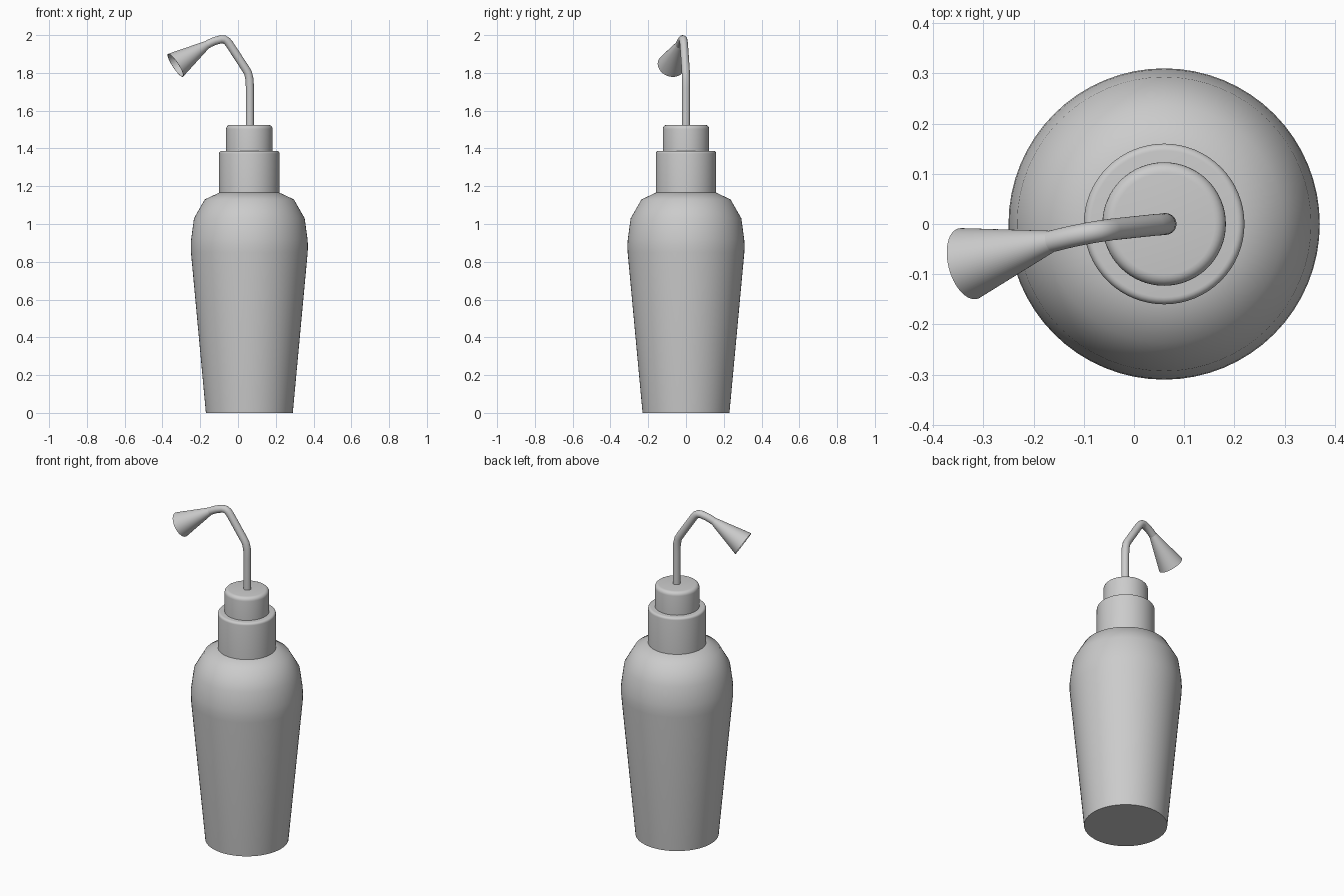
import bpy, bmesh, math
from mathutils import Vector

if "Cube" in bpy.data.objects:
    bpy.data.objects.remove(bpy.data.objects["Cube"])

grey = bpy.data.materials.new("plain_grey")
grey.diffuse_color = (0.6, 0.6, 0.6, 1)
grey.use_nodes = True
grey.node_tree.nodes["Principled BSDF"].inputs["Base Color"].default_value = grey.diffuse_color


def finish(name, bm, angle=40):
    bmesh.ops.recalc_face_normals(bm, faces=bm.faces)
    me = bpy.data.meshes.new(name)
    bm.to_mesh(me)
    bm.free()
    me.materials.append(grey)
    ob = bpy.data.objects.new(name, me)
    bpy.context.collection.objects.link(ob)
    bpy.ops.object.select_all(action='DESELECT')
    ob.select_set(True)
    bpy.context.view_layer.objects.active = ob
    bpy.ops.object.shade_smooth_by_angle(angle=math.radians(angle))
    return ob


def skin(name, rings, cap_start=True, cap_end=True, angle=40):
    """Surface through rings of (centre, axis direction, radius)."""
    n = 64
    bm = bmesh.new()
    loops = []
    for centre, axis, r in rings:
        axis = Vector(axis).normalized()
        u = Vector((0, 1, 0))
        u = (u - axis * u.dot(axis)).normalized()
        v = axis.cross(u)
        loops.append([bm.verts.new(Vector(centre) + r * (math.cos(a) * u + math.sin(a) * v))
                      for a in (2 * math.pi * i / n for i in range(n))])
    for a, b in zip(loops, loops[1:]):
        for i in range(n):
            j = (i + 1) % n
            bm.faces.new((a[i], a[j], b[j], b[i]))
    if cap_start:
        bm.faces.new(loops[0])
    if cap_end:
        bm.faces.new(loops[-1])
    return finish(name, bm, angle)


def lathe(name, profile):
    return skin(name, [((0.06, 0, z), (0, 0, 1), r) for r, z in profile])


def rounded(r, z0, z1, b):
    """Cylinder profile with a rounded top edge."""
    arc = [(r - b + b * math.cos(t), z1 - b + b * math.sin(t))
           for t in (math.pi / 2 * i / 5 for i in range(6))]
    return [(r, z0)] + arc


# Bottle body, collar and cap
lathe("bottle_body", [(0.23, 0), (0.309, 0.85), (0.31, 0.89), (0.308, 0.92),
                      (0.293, 1.03), (0.236, 1.13), (0.155, 1.168)])
lathe("collar", rounded(0.16, 1.16, 1.387, 0.014))
lathe("cap", rounded(0.123, 1.38, 1.525, 0.022))

# Bent straw
path = [Vector(p) for p in [
    (0.063, 0, 1.5), (0.063, 0, 1.72), (0.061, 0, 1.765), (0.053, -0.001, 1.80),
    (0.04, -0.002, 1.822), (-0.045, -0.011, 1.952), (-0.058, -0.013, 1.968),
    (-0.072, -0.015, 1.977), (-0.09, -0.018, 1.978), (-0.125, -0.025, 1.968),
    (-0.15, -0.031, 1.957), (-0.175, -0.037, 1.943)]]
rings = []
for i, p in enumerate(path):
    d = (path[min(i + 1, len(path) - 1)] - p).normalized() + (p - path[max(i - 1, 0)]).normalized()
    rings.append((p, d, 0.0215))
skin("straw", rings)

# Flared open nozzle with a thin wall
start, end = Vector((-0.165, -0.0345, 1.949)), Vector((-0.331, -0.079, 1.840))
axis = end - start
skin("nozzle", [(start, axis, 0.0215), (end, axis, 0.0725), (end, axis, 0.0695),
                (start + axis * 0.05, axis, 0.018)], cap_start=False)
